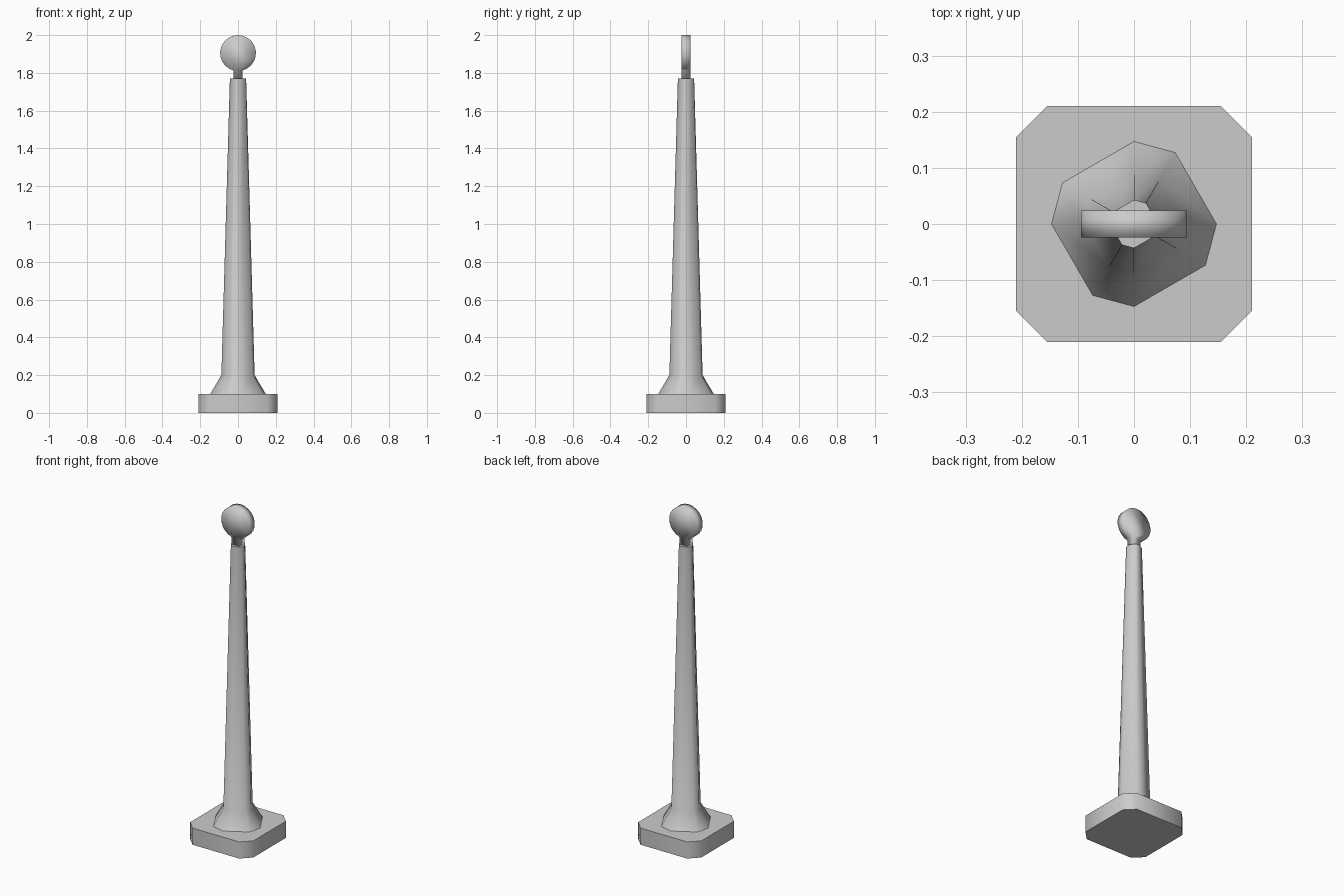
import bpy, math

if "Cube" in bpy.data.objects:
    bpy.data.objects.remove(bpy.data.objects["Cube"])


def loft(name, rings, angle):
    """Skin matching rings of points, cap both ends, then smooth by angle."""
    n = len(rings[0])
    verts = [p for ring in rings for p in ring]
    faces = [tuple(reversed(range(n))),
             tuple(range(len(verts) - n, len(verts)))]
    for k in range(len(rings) - 1):
        a, b = k * n, (k + 1) * n
        for i in range(n):
            j = (i + 1) % n
            faces.append((a + i, a + j, b + j, b + i))
    mesh = bpy.data.meshes.new(name)
    mesh.from_pydata(verts, [], faces)
    mesh.update()
    ob = bpy.data.objects.new(name, mesh)
    bpy.context.collection.objects.link(ob)
    bpy.ops.object.select_all(action='DESELECT')
    ob.select_set(True)
    bpy.context.view_layer.objects.active = ob
    bpy.ops.object.shade_smooth_by_angle(angle=math.radians(angle))
    return ob


# Square base slab with chamfered corners
h, c = 0.21, 0.155
outline = [(h, -c), (h, c), (c, h), (-c, h), (-h, c), (-h, -c), (-c, -h), (c, -h)]
loft("base", [[(x, y, z) for x, y in outline] for z in (0, 0.1)], 50)

# Tapered eight-sided shaft with uneven sides and a flared foot
angles = [math.radians(q + s) for q in (0, 90, 180, 270) for s in (0, 60)]
profile = [(0.147, 0.1), (0.088, 0.2), (0.043, 1.77)]
loft("shaft", [[(r * math.cos(a), r * math.sin(a), z) for a in angles]
               for r, z in profile], 50)

# Flat round head on a short neck, one extruded outline
radius, centre, neck = 0.095, 1.905, 0.025
start = -math.pi / 2 + math.asin(neck / radius)
sweep = 2 * math.pi - 2 * math.asin(neck / radius)
steps = 20
head = [(-neck, 1.77), (neck, 1.77)]
for i in range(steps + 1):
    a = start + sweep * i / steps
    head.append((radius * math.cos(a), centre + radius * math.sin(a)))
loft("head", [[(x, y, z) for x, z in head] for y in (0.024, -0.024)], 180)
